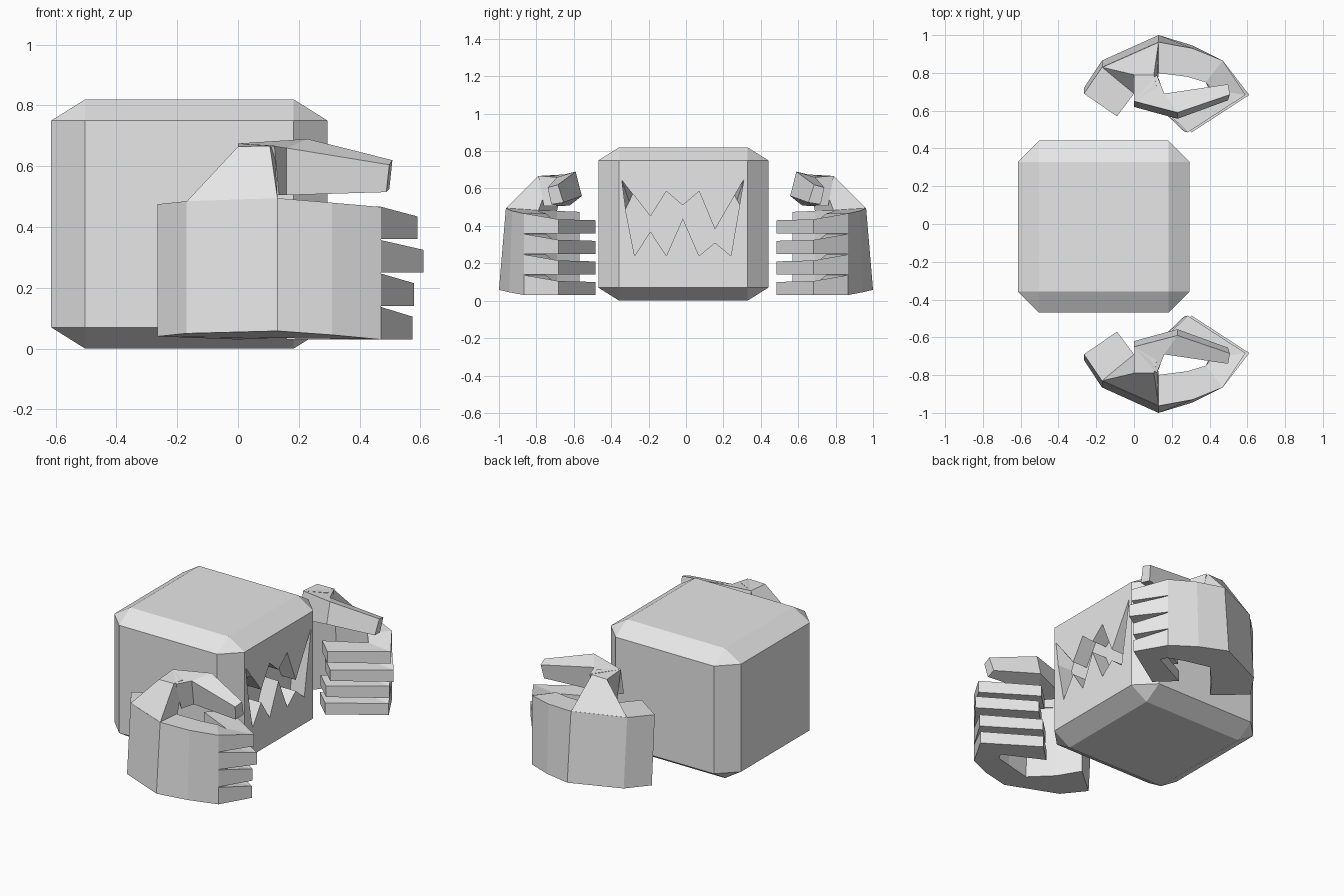
import bpy, bmesh

if "Cube" in bpy.data.objects:
    bpy.data.objects.remove(bpy.data.objects["Cube"])

grey = bpy.data.materials.new("plain_grey")
grey.diffuse_color = (0.8, 0.8, 0.8, 1)
grey.use_nodes = True
grey.node_tree.nodes["Principled BSDF"].inputs["Base Color"].default_value = grey.diffuse_color


def finish(bm, name):
    bmesh.ops.recalc_face_normals(bm, faces=bm.faces)
    me = bpy.data.meshes.new(name)
    bm.to_mesh(me)
    bm.free()
    me.materials.append(grey)
    ob = bpy.data.objects.new(name, me)
    bpy.context.collection.objects.link(ob)
    return ob


def loft(name, rings, flip=1):
    """Closed solid through a chain of point rings; flip=-1 mirrors in y."""
    bm = bmesh.new()
    loops = [[bm.verts.new((x, y * flip, z)) for x, y, z in r] for r in rings]
    n = len(loops[0])
    for a, b in zip(loops, loops[1:]):
        for i in range(n):
            j = (i + 1) % n
            bm.faces.new((a[i], a[j], b[j], b[i]))
    bm.faces.new(loops[0])
    bm.faces.new(loops[-1])
    return finish(bm, name)


# Body: chamfered block, chamfer flatter at top and bottom
bm = bmesh.new()
bmesh.ops.create_cube(bm, size=0.91)
bmesh.ops.bevel(bm, geom=bm.edges[:], offset=0.112, segments=1,
                affect='EDGES', profile=0.5)
for v in bm.verts:
    side = 1 if v.co.z > 0 else -1
    v.co.z = side * (0.41 if abs(v.co.z) > 0.44 else 0.34)
    v.co += type(v.co)((-0.16, -0.014, 0.41))
body = finish(bm, "body")

# Jagged mouth, carved into the +x face with sloped outer corners
mouth = [(-0.345, 0.65), (-0.283, 0.57), (-0.19, 0.45), (-0.105, 0.585),
         (-0.017, 0.51), (0.07, 0.585), (0.155, 0.38), (0.26, 0.563),
         (0.31, 0.65), (0.298, 0.58), (0.24, 0.24), (0.155, 0.31),
         (0.07, 0.24), (-0.017, 0.44), (-0.105, 0.24), (-0.19, 0.37),
         (-0.275, 0.24), (-0.324, 0.49)]
mouth[9] = (0.2867, 0.513)
front = [(0.299, y, z) for y, z in mouth]
back = [(0.195, y, z) for y, z in mouth]
for i in (0, 8):
    a, b = back[i - 1], back[i + 1]
    back[i] = tuple((p + q) / 2 for p, q in zip(a, b))
cutter = loft("mouth_cutter", [front, back])
cutter.hide_render = True
mod = body.modifiers.new("mouth", 'BOOLEAN')
mod.operation = 'DIFFERENCE'
mod.solver = 'EXACT'
mod.object = cutter
bpy.context.view_layer.update()
carved = bpy.data.meshes.new_from_object(
    body.evaluated_get(bpy.context.evaluated_depsgraph_get()))
body.modifiers.clear()
body.data = carved
bpy.data.objects.remove(cutter)

# Palm section: x, y, y shift at top, bottom z, top z
palm = [(-0.09, -0.57, 0, 0.04, 0.475), (-0.265, -0.72, 0.03, 0.04, 0.475),
        (-0.17, -0.865, 0.035, 0.05, 0.485), (0.13, -1.0, 0.037, 0.058, 0.495),
        (0.31, -0.945, 0.015, 0.045, 0.48), (0.47, -0.865, 0, 0.03, 0.466),
        (0.38, -0.75, 0, 0.03, 0.466), (0.28, -0.78, 0, 0.035, 0.475),
        (0.12, -0.82, 0.02, 0.035, 0.485), (0.0, -0.69, 0, 0.03, 0.48)]

thumb_base = [
    [(-0.17, -0.83, 0.483), (0.13, -0.963, 0.493),
     (0.13, -0.79, 0.48), (0.0, -0.69, 0.478)],
    [(0.0, -0.79, 0.665), (0.105, -0.79, 0.667),
     (0.12, -0.72, 0.668), (0.0, -0.65, 0.675)]]
thumb = [
    [(0.0, -0.65, 0.675), (0.12, -0.79, 0.667),
     (0.135, -0.76, 0.505), (0.0, -0.62, 0.51)],
    [(0.23, -0.59, 0.69), (0.16, -0.69, 0.66),
     (0.16, -0.67, 0.505), (0.23, -0.557, 0.56)],
    [(0.508, -0.685, 0.62), (0.498, -0.74, 0.605),
     (0.488, -0.72, 0.515), (0.498, -0.655, 0.525)]]

# Two mirrored hands with four curled fingers each
for flip, side in ((1, "right"), (-1, "left")):
    loft(side + "_palm", [[(x, y, lo) for x, y, s, lo, hi in palm],
                          [(x, y + s, hi) for x, y, s, lo, hi in palm]], flip)
    loft(side + "_thumb_base", thumb_base, flip)
    loft(side + "_thumb", thumb, flip)
    for i, reach in enumerate((0.59, 0.61, 0.58, 0.575)):
        z, dx = 0.36 - 0.11 * i, reach - 0.605
        bones = [(0.47, -0.865, 0.38, -0.75, 0.107),
                 (0.605 + dx, -0.683, 0.43 + dx, -0.71, 0.075),
                 (0.30 + dx, -0.485, 0.19 + dx, -0.59, 0.07)]
        rings = [[(ox, oy, z), (ox, oy, z + h), (ix, iy, z + h), (ix, iy, z)]
                 for ox, oy, ix, iy, h in bones]
        loft(f"{side}_finger_{i + 1}", rings, flip)
